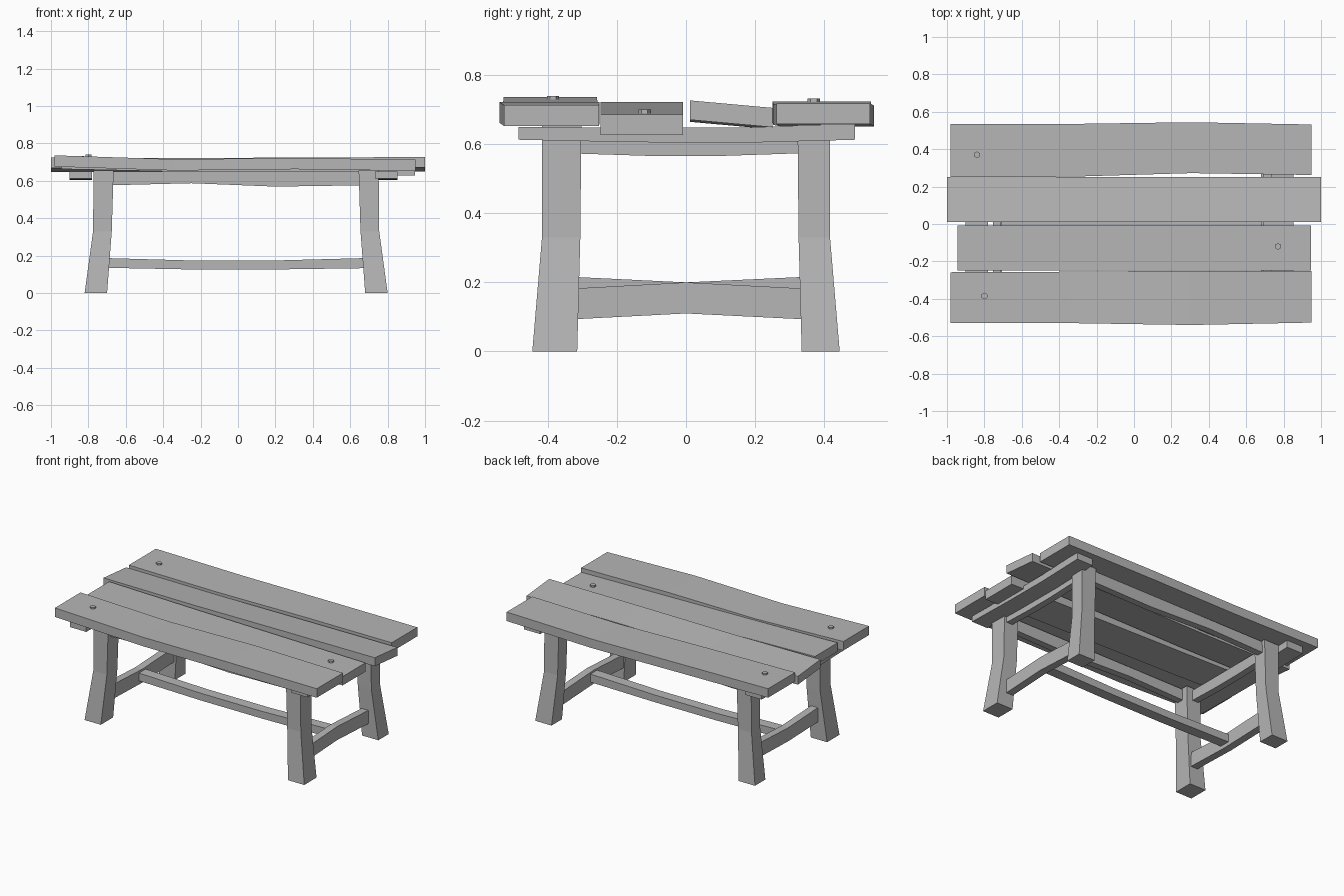
import bpy
import bmesh
from mathutils import Matrix, Vector

cube = bpy.data.objects.get("Cube")
if cube:
    bpy.data.objects.remove(cube, do_unlink=True)

wood = bpy.data.materials.new("grey_wood")
wood.use_nodes = True
grey = (0.47, 0.47, 0.47, 1)
wood.diffuse_color = grey
wood.node_tree.nodes["Principled BSDF"].inputs["Base Color"].default_value = grey


def finish(name, bm):
    bmesh.ops.recalc_face_normals(bm, faces=bm.faces)
    mesh = bpy.data.meshes.new(name)
    bm.to_mesh(mesh)
    bm.free()
    mesh.materials.append(wood)
    obj = bpy.data.objects.new(name, mesh)
    bpy.context.collection.objects.link(obj)
    return obj


def beam(name, axis, stations, tilt=0):
    """Loft a rectangular timber along an axis.
    Each station holds: position, then low and high of the two other axes."""
    others = [i for i in range(3) if i != axis]
    bm = bmesh.new()
    rings = []
    for pos, a0, a1, b0, b1 in stations:
        ring = []
        for a, b in ((a0, b0), (a1, b0), (a1, b1), (a0, b1)):
            co = Vector()
            co[axis] = pos
            co[others[0]] = a
            co[others[1]] = b + tilt * (a - (a0 + a1) / 2)
            ring.append(bm.verts.new(co))
        rings.append(ring)
    for low, high in zip(rings, rings[1:]):
        for i in range(4):
            j = (i + 1) % 4
            bm.faces.new((low[i], low[j], high[j], high[i]))
    bm.faces.new(rings[0])
    bm.faces.new(rings[-1])
    return finish(name, bm)


def plank(name, start, end, edges, tops, thick, tilt=0):
    """Warped board: edges and top heights at four even stations along x."""
    step = (end - start) / 3
    beam(name, 0, [(start + i * step, y0, y1, top - thick, top)
                   for i, ((y0, y1), top) in enumerate(zip(edges, tops))], tilt)


# Table top: four uneven boards
plank("front_plank", -0.98, 0.95,
      [(-0.528, -0.258), (-0.53, -0.255), (-0.54, -0.25), (-0.527, -0.252)],
      [0.736, 0.715, 0.722, 0.713], 0.06)
plank("front_middle_plank", -0.945, 0.945, [(-0.248, -0.008)] * 4,
      [0.722, 0.708, 0.697, 0.686], 0.059)
plank("back_middle_plank", -1, 1, [(0.012, 0.25)] * 4,
      [0.714, 0.71, 0.714, 0.716], 0.056, tilt=-0.09)
plank("back_plank", -0.98, 0.95,
      [(0.25, 0.535), (0.253, 0.535), (0.272, 0.544), (0.262, 0.532)],
      [0.724, 0.716, 0.712, 0.718], 0.06)

# Peg heads on the boards
for name, x, y, z in (("front_peg", -0.8, -0.385, 0.73),
                      ("middle_peg", 0.77, -0.12, 0.69),
                      ("back_peg", -0.84, 0.37, 0.722)):
    bm = bmesh.new()
    bmesh.ops.create_cone(bm, cap_ends=True, segments=6, radius1=0.018,
                          radius2=0.018, depth=0.03,
                          matrix=Matrix.Translation((x, y, z - 0.005)))
    finish(name, bm)

# Splayed legs: height, inner x, outer x, inner y, outer y
leg_shape = [(0, 0.69, 0.81, 0.325, 0.445),
             (0.33, 0.665, 0.765, 0.316, 0.417),
             (0.655, 0.655, 0.762, 0.313, 0.417)]
for side, sx in (("right", -1), ("left", 1)):
    for end, sy in (("front", -1), ("back", 1)):
        beam(f"{end}_{side}_leg", 2,
             [(z, *sorted((sx * x0 - 0.01, sx * x1 - 0.01)),
               *sorted((sy * (y0 + sy * 0.01), sy * y1)))
              for z, x0, x1, y0, y1 in leg_shape])

# Cross battens under the boards, outside the legs
for side, x in (("right", -0.9), ("left", 0.732)):
    w = x + 0.12
    beam(f"{side}_batten", 1, [(-0.485, x, w, 0.613, 0.65),
                               (-0.16, x, w, 0.606, 0.648),
                               (0.16, x, w, 0.604, 0.648),
                               (0.49, x, w, 0.613, 0.66)])

# Short aprons between each pair of legs
for side, x in (("right", -0.755), ("left", 0.69)):
    w = x + 0.045
    beam(f"{side}_apron", 1, [(-0.32, x, w, 0.573, 0.64),
                              (-0.1, x, w, 0.566, 0.64),
                              (0.1, x, w, 0.566, 0.64),
                              (0.34, x, w, 0.574, 0.64)])

# Long wavy aprons
for side, y in (("front", -0.39), ("back", 0.35)):
    w = y + 0.045
    beam(f"{side}_apron", 0, [(-0.69, y, w, 0.576, 0.65),
                              (-0.25, y, w, 0.587, 0.65),
                              (0.2, y, w, 0.569, 0.65),
                              (0.67, y, w, 0.576, 0.65)])

# End stretchers: one sagging, one arched
for side, x, low, high in (("right", -0.755, 0.12, 0.216),
                           ("left", 0.68, 0.093, 0.182)):
    w = x + 0.05
    beam(f"{side}_stretcher", 1, [(-0.33, x, w, low, high),
                                  (0, x, w, 0.11, 0.2),
                                  (0.345, x, w, low, high)])

# Long centre stretcher
beam("centre_stretcher", 0, [(-0.715, -0.035, 0.035, 0.135, 0.187),
                             (-0.25, -0.035, 0.035, 0.126, 0.174),
                             (0.2, -0.035, 0.035, 0.126, 0.174),
                             (0.69, -0.035, 0.035, 0.133, 0.187)])
